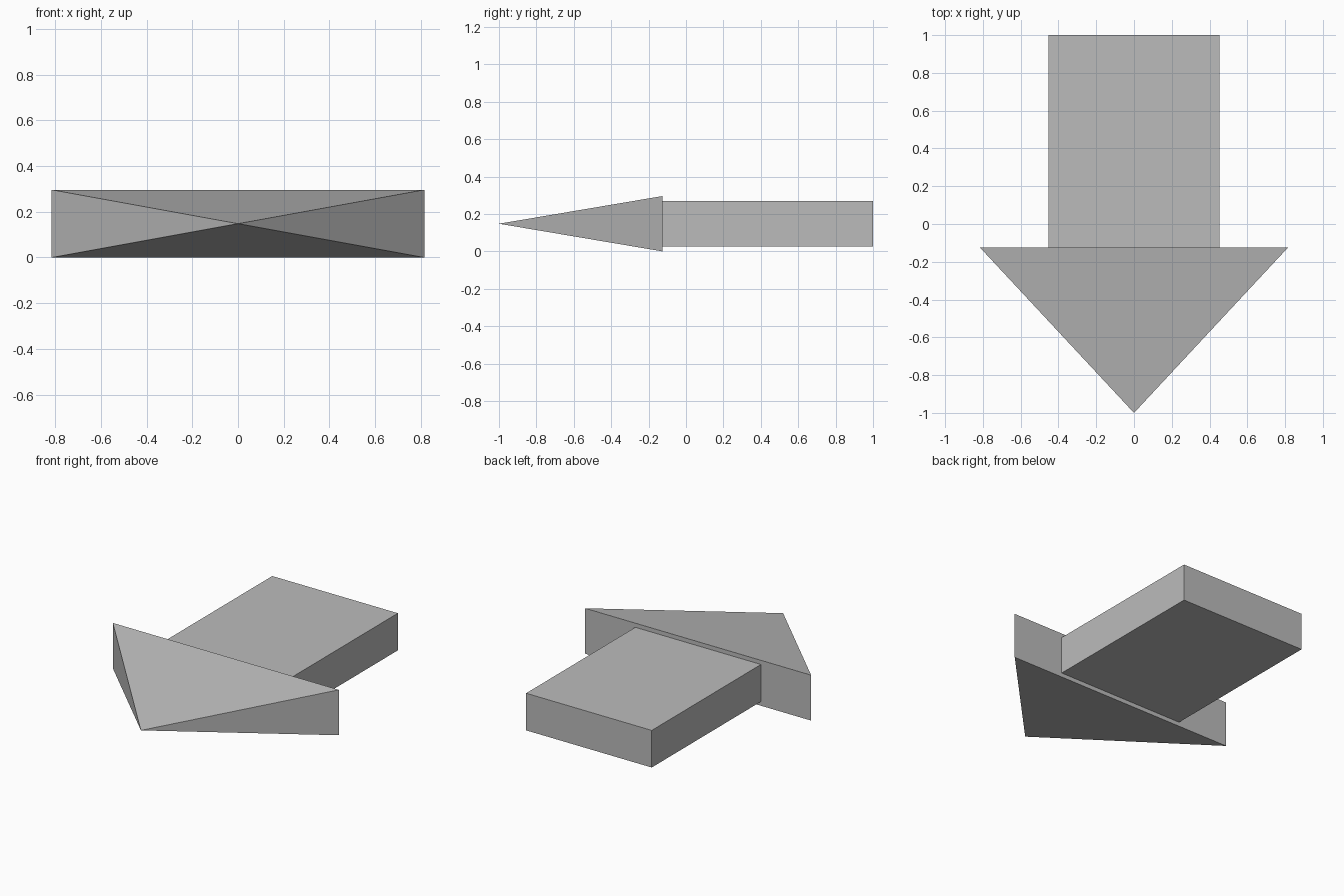
import bpy
import bmesh
from mathutils import Matrix, Vector

cube = bpy.data.objects.get("Cube")
if cube:
    bpy.data.objects.remove(cube, do_unlink=True)

grey = bpy.data.materials.new("plain_grey")
grey.use_nodes = True
colour = (0.5, 0.5, 0.5, 1)
grey.diffuse_color = colour
grey.node_tree.nodes["Principled BSDF"].inputs["Base Color"].default_value = colour

MID_Z = 0.148    # height of the centre line
NECK_Y = -0.125  # where head and shaft meet


def add_part(name, bm):
    bmesh.ops.recalc_face_normals(bm, faces=bm.faces)
    mesh = bpy.data.meshes.new(name)
    bm.to_mesh(mesh)
    bm.free()
    mesh.materials.append(grey)
    obj = bpy.data.objects.new(name, mesh)
    bpy.context.collection.objects.link(obj)


# Shaft: a flat box running back from the head
bm = bmesh.new()
size = Vector((0.906, 1 - NECK_Y, 0.242))
centre = Vector((0, (1 + NECK_Y) / 2, MID_Z))
bmesh.ops.create_cube(bm, size=1, matrix=Matrix.LocRotScale(centre, None, size))
add_part("arrow_shaft", bm)

# Head: a four-sided pyramid pointing forward
bm = bmesh.new()
base = [bm.verts.new((x * 0.815, NECK_Y, MID_Z + z * MID_Z))
        for x, z in ((-1, -1), (1, -1), (1, 1), (-1, 1))]
tip = bm.verts.new((0, -1, MID_Z))
bm.faces.new(base)
for i in range(4):
    bm.faces.new((base[i], base[(i + 1) % 4], tip))
add_part("arrow_head", bm)
